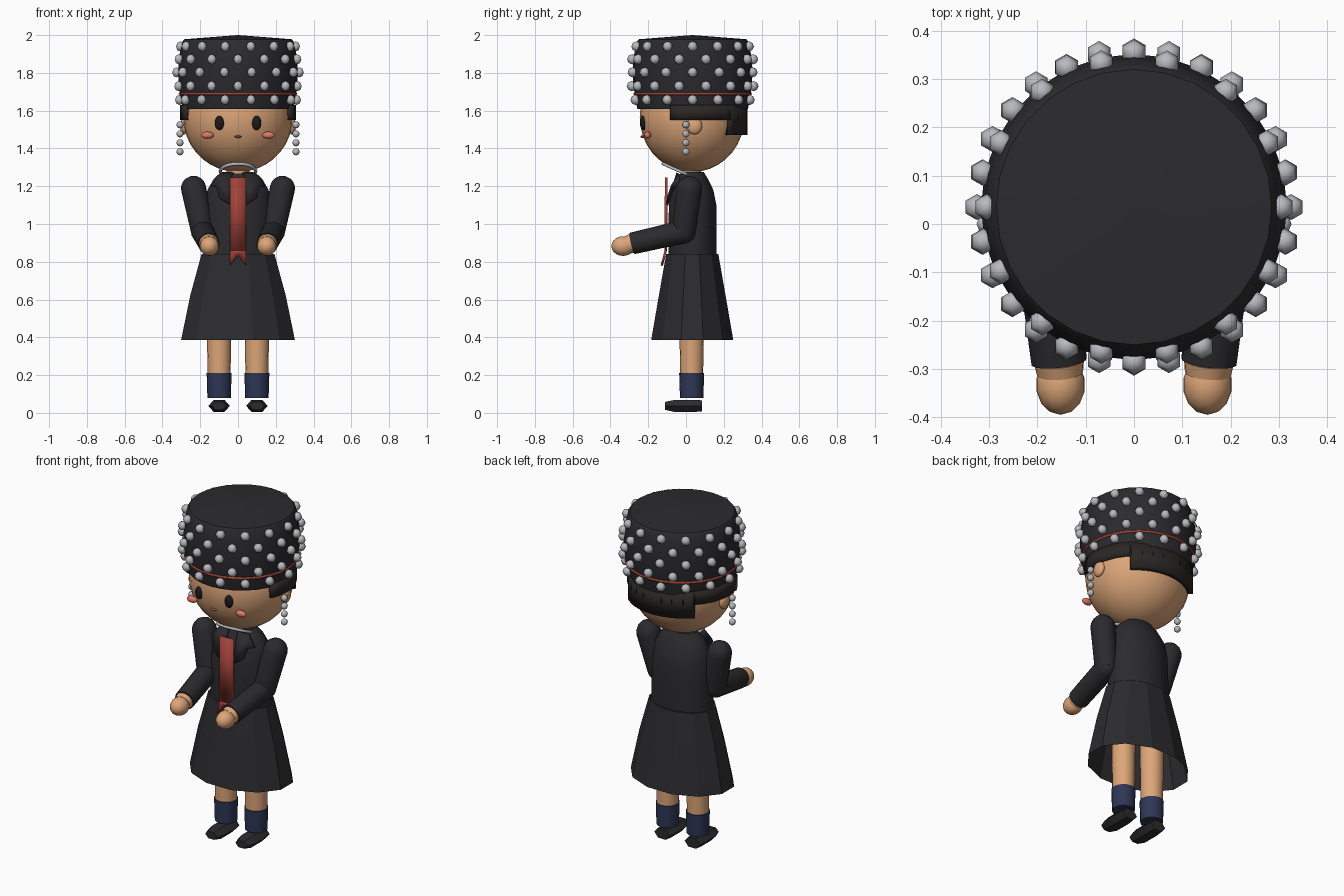
import bpy, bmesh, math
from mathutils import Vector

if "Cube" in bpy.data.objects:
    bpy.data.objects.remove(bpy.data.objects["Cube"])


def material(name, r, g, b):
    m = bpy.data.materials.new(name)
    m.diffuse_color = (r, g, b, 1)
    m.use_nodes = True
    m.node_tree.nodes["Principled BSDF"].inputs["Base Color"].default_value = m.diffuse_color
    return m


BLACK = material("black_cloth", .024, .024, .027)
HAIR = material("hair", .024, .02, .018)
SKIN = material("skin", .72, .38, .19)
RED = material("red", .36, .055, .042)
NAVY = material("navy", .027, .037, .09)
SILVER = material("silver", .48, .49, .52)
BLUSH = material("blush", .72, .19, .13)
DARK = material("eye_dark", .012, .01, .01)
MOUTH = material("mouth", .3, .1, .07)


def finish(name, bm, mat, angle=40):
    bmesh.ops.recalc_face_normals(bm, faces=bm.faces)
    me = bpy.data.meshes.new(name)
    bm.to_mesh(me)
    bm.free()
    ob = bpy.data.objects.new(name, me)
    bpy.context.collection.objects.link(ob)
    me.materials.append(mat)
    bpy.ops.object.select_all(action='DESELECT')
    ob.select_set(True)
    bpy.context.view_layer.objects.active = ob
    bpy.ops.object.shade_smooth_by_angle(angle=math.radians(angle))
    return ob


def loft(name, rings, n, mat, axis=(0, 0, 1), origin=(0, 0, 0), caps=(1, 1), phase=0.0, angle=40):
    """Rings are (distance along axis, radius x, radius y)."""
    bm = bmesh.new()
    q = Vector((0, 0, 1)).rotation_difference(Vector(axis))
    o = Vector(origin)
    loops = []
    for h, rx, ry in rings:
        loops.append([bm.verts.new(o + q @ Vector((
            rx * math.cos(2 * math.pi * (i + phase) / n),
            ry * math.sin(2 * math.pi * (i + phase) / n), h))) for i in range(n)])
    for a, b in zip(loops, loops[1:]):
        for i in range(n):
            bm.faces.new((a[i], a[(i + 1) % n], b[(i + 1) % n], b[i]))
    if caps[0]:
        bm.faces.new(loops[0])
    if caps[1]:
        bm.faces.new(loops[-1])
    return finish(name, bm, mat, angle)


def ball(bm, c, r, seg=16, rings=10):
    new = bmesh.ops.create_uvsphere(bm, u_segments=seg, v_segments=rings, radius=1)['verts']
    for v in new:
        v.co = Vector((v.co.x * r[0], v.co.y * r[1], v.co.z * r[2])) + Vector(c)


def balls(name, items, mat, seg=16, rings=10):
    bm = bmesh.new()
    for c, r in items:
        ball(bm, c, r, seg, rings)
    return finish(name, bm, mat, 80)


def ring(name, c, R, r, mat, tilt=0, n=28):
    bpy.ops.mesh.primitive_torus_add(location=c, rotation=(math.radians(tilt), 0, 0), major_radius=R,
                                     minor_radius=r, major_segments=n, minor_segments=6)
    ob = bpy.context.object
    ob.name = name
    ob.data.materials.append(mat)
    bpy.ops.object.shade_smooth_by_angle(angle=math.radians(80))


def limb(name, a, b, ra, rb, mat, round_a=True):
    a, b = Vector(a), Vector(b)
    d = b - a
    L = d.length
    rings = [(0, ra, ra), (L, rb, rb)]
    if round_a:
        rings = [(-ra * math.sin(t), ra * math.cos(t), ra * math.cos(t)) for t in (1.5, 1.1, .75, .35)] + rings
    loft(name, rings, 14, mat, d.normalized(), a, angle=50)


def plate(name, pts, mat, thick):
    bm = bmesh.new()
    bm.faces.new([bm.verts.new(p) for p in pts])
    ob = finish(name, bm, mat)
    mod = ob.modifiers.new("thickness", 'SOLIDIFY')
    mod.thickness, mod.offset = thick, 0
    return ob


CY = .035

# Tall hat with staggered studs and a red band
hat = [(1.61, .293), (1.66, .303), (1.74, .314), (1.82, .317), (1.90, .309), (1.965, .295), (1.978, .285), (2.0, .004)]
loft("hat", [(z, r, r) for z, r in hat], 28, BLACK, origin=(0, CY, 0), caps=(0, 1))
ring("hat_band", (0, CY, 1.69), .306, .008, RED)
studs = []
for k, (z, r) in enumerate(((1.94, .305), (1.872, .32), (1.803, .325), (1.73, .322), (1.657, .31))):
    for i in range(14):
        a = 2 * math.pi * (i + (0 if k % 2 else .5)) / 14
        studs.append(((r * math.sin(a), CY - r * math.cos(a), z), (.027,) * 3))
balls("hat_studs", studs, SILVER, 6, 4)

# Head and face
balls("head", [((0, .032, 1.565), (.29, .277, .29))], SKIN, 28, 18)
pair = (-1, 1)
balls("ears", [((s * .285, .045, 1.52), (.022, .04, .046)) for s in pair], SKIN)
balls("eyes", [((s * .098, -.226, 1.535), (.025, .018, .038)) for s in pair], DARK)
balls("cheeks", [((s * .162, -.203, 1.47), (.033, .018, .019)) for s in pair], BLUSH)
balls("mouth", [((0, -.23, 1.463), (.018, .012, .007))], MOUTH)
balls("earrings", [((s * .307, 0, z), (.019,) * 3) for s in pair for z in (1.525, 1.477, 1.43, 1.382)], SILVER, 8, 6)


# Hair shells below the hat, measured as angles from the back
def hair(name, half, z0, z1):
    bm = bmesh.new()
    n = 20
    rows = []
    for z in (z0, z1):
        rows.append([])
        for i in range(n + 1):
            a = math.radians(half) * (2 * i / n - 1)
            rows[-1].append(bm.verts.new((.303 * math.sin(a), .032 + .289 * math.cos(a), z)))
    for i in range(n):
        bm.faces.new((rows[0][i + 1], rows[0][i], rows[1][i], rows[1][i + 1]))
    ob = finish(name, bm, HAIR)
    mod = ob.modifiers.new("thickness", 'SOLIDIFY')
    mod.thickness, mod.offset = .03, 0
    for v in ob.data.vertices:
        v.co.x *= .96
        v.co.y = .032 + (v.co.y - .032) * .96


hair("side_hair", 114, 1.55, 1.63)
hair("back_hair", 47, 1.47, 1.63)

# Neck and necklace
loft("neck", [(1.2, .06, .055), (1.32, .06, .055)], 14, SKIN, origin=(0, .025, 0))
ring("necklace", (0, -.035, 1.28), .094, .009, SILVER, -24, 20)

# Jacket body
loft("jacket", [(.83, .188, .13), (1.0, .182, .13), (1.1, .178, .128), (1.18, .165, .112), (1.24, .13, .082),
                (1.275, .09, .06)], 16, BLACK, origin=(0, .035, 0), phase=.5)
for s in pair:
    plate("lapel", [(s * .03, -.045, 1.27), (s * .095, -.035, 1.265), (s * .145, -.045, 1.2),
                    (s * .115, -.075, 1.2), (s * .1, -.095, 1.14), (s * .04, -.1, 1.1)], BLACK, .012)

# Ribbon with forked end
plate("ribbon_tie", [(-.043, -.105, 1.245), (.043, -.105, 1.245), (.043, -.107, .86), (-.043, -.107, .86)], RED, .014)
plate("ribbon_end", [(-.043, -.107, .86), (.043, -.107, .86), (.043, -.128, .78), (0, -.114, .835),
                     (-.043, -.128, .78)], RED, .012)

# Flared skirt, open underneath
loft("skirt", [(.385, .312, .225), (.62, .262, .183), (.84, .2, .143)], 12, BLACK, origin=(0, .033, 0),
     caps=(0, 1), phase=.5, angle=20)

for s in pair:
    # Bent arm and hand
    elbow = (s * .188, -.012, .96)
    wrist = (s * .155, -.285, .897)
    limb("upper_arm", (s * .235, .018, 1.187), elbow, .068, .062, BLACK)
    limb("forearm", elbow, wrist, .062, .058, BLACK)
    limb("wrist", wrist, (s * .153, -.31, .89), .052, .048, SKIN, False)
    balls("hand", [((s * .152, -.333, .883), (.051, .062, .052))], SKIN, 14, 10)
    # Leg, sock and shoe
    loft("thigh", [(.37, .063, .063), (.62, .068, .068)], 16, SKIN, origin=(s * .1, .03, 0))
    loft("shin", [(.18, .06, .06), (.38, .064, .064)], 16, SKIN, origin=(s * .1, .03, 0))
    loft("sock", [(.08, .062, .062), (.21, .066, .066)], 16, NAVY, origin=(s * .1, .03, 0))
    shoe = loft("shoe", [(-.085, .05, .034), (-.04, .057, .037), (.06, .057, .037), (.112, .038, .024)], 6, BLACK,
                (0, -1, 0), (s * .1, 0, .037), angle=25)
